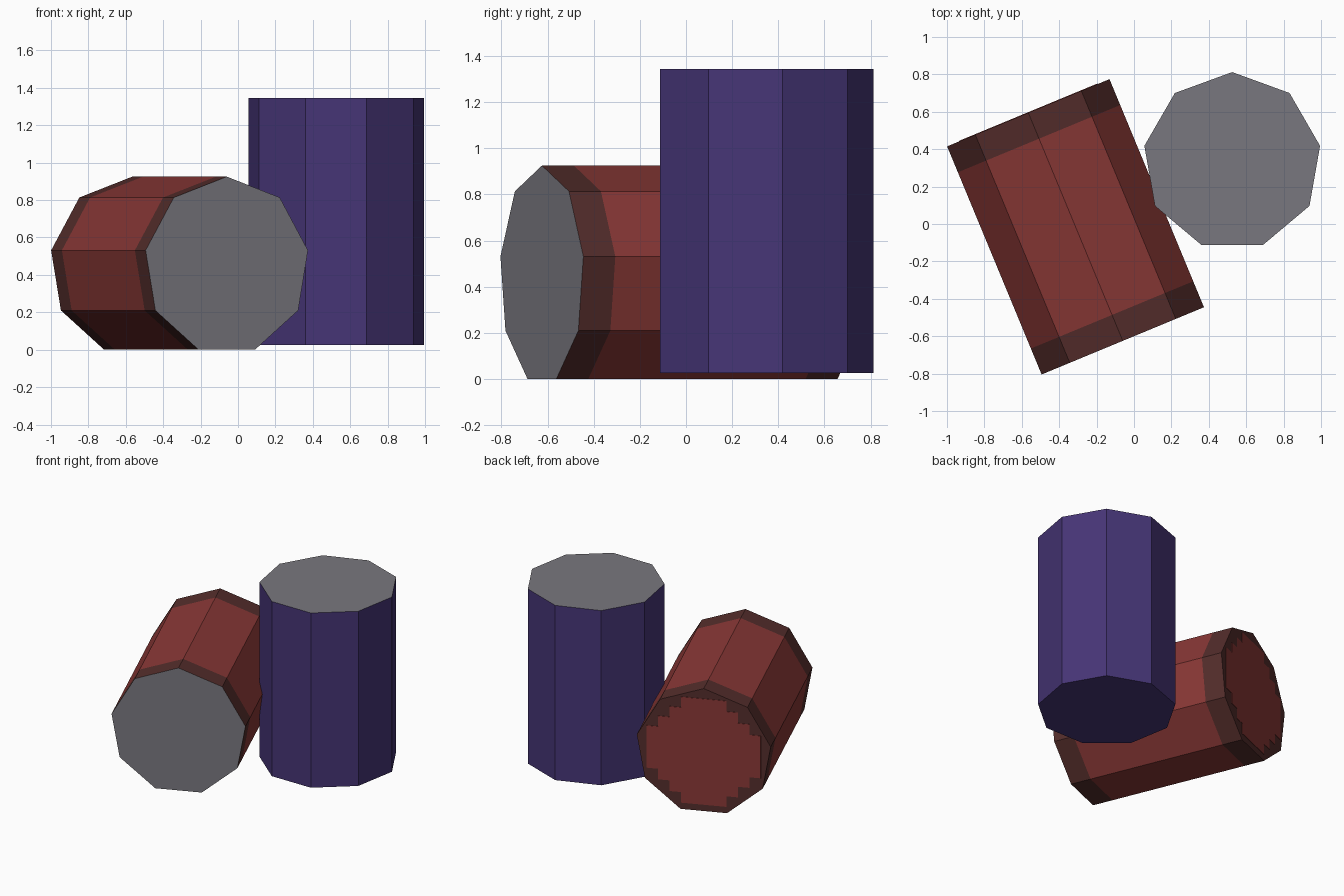
import bpy, bmesh, math
from mathutils import Matrix

if "Cube" in bpy.data.objects:
    bpy.data.objects.remove(bpy.data.objects["Cube"])

SIDES, R, LENGTH, BAND = 9, 0.477, 1.32, 0.15
H = LENGTH / 2


def material(name, r, g, b):
    def lin(c):
        c /= 255
        return c / 12.92 if c <= 0.04045 else ((c + 0.055) / 1.055) ** 2.4
    m = bpy.data.materials.new(name)
    m.diffuse_color = (lin(r), lin(g), lin(b), 1)
    m.use_nodes = True
    m.node_tree.nodes["Principled BSDF"].inputs["Base Color"].default_value = m.diffuse_color
    return m


grey = material("grey lid", 121, 119, 126)
purple = material("purple body", 70, 53, 118)
red = material("red body", 137, 56, 54)
dark_red = material("dark red rim", 84, 45, 43)


def finish(name, bm, mats, matrix):
    bmesh.ops.recalc_face_normals(bm, faces=bm.faces)
    me = bpy.data.meshes.new(name)
    bm.to_mesh(me)
    bm.free()
    for m in mats:
        me.materials.append(m)
    ob = bpy.data.objects.new(name, me)
    ob.matrix_world = matrix
    bpy.context.collection.objects.link(ob)
    return ob


def barrel(name, levels, side_slots, bottom_slot, top_slot, mats, matrix):
    """Nine-sided prism along local z, one material slot per section."""
    bm = bmesh.new()
    angles = [math.radians(90 + 360 * k / SIDES) for k in range(SIDES)]
    rings = [[bm.verts.new((R * math.cos(a), R * math.sin(a), z)) for a in angles]
             for z in levels]
    for lower, upper, slot in zip(rings, rings[1:], side_slots):
        for i in range(SIDES):
            j = (i + 1) % SIDES
            bm.faces.new((lower[i], lower[j], upper[j], upper[i])).material_index = slot
    bm.faces.new(rings[0]).material_index = bottom_slot
    bm.faces.new(rings[-1]).material_index = top_slot
    return finish(name, bm, mats, matrix)


# Upright purple barrel with a grey lid
barrel("upright_barrel", [-H, H], [0], 0, 1, [purple, grey],
       Matrix.Translation((0.525, 0.335, 0.025 + H)))

# Red barrel lying on its side, lid to the front, dark rims at both ends
lying = (Matrix.Translation((-0.3125, -0.015, R * math.cos(math.radians(20))))
         @ Matrix.Rotation(math.radians(22.5), 4, 'Z')
         @ Matrix.Rotation(math.radians(90), 4, 'X'))
barrel("lying_barrel", [-H, -H + BAND, H - BAND, H], [1, 0, 1], 1, 2,
       [red, dark_red, grey], lying)

# Stepped red disc on the back end of the lying barrel
STEP = 0.08
quarter = [(5, 2), (4, 2), (4, 3), (3, 3), (3, 4), (2, 4), (2, 5)]
outline = []
for sx, sy in ((1, 1), (-1, 1), (-1, -1), (1, -1)):
    pts = quarter if sx * sy > 0 else quarter[::-1]
    outline += [(sx * x * STEP, sy * y * STEP) for x, y in pts]
bm = bmesh.new()
face = bm.faces.new([bm.verts.new((x, y, -H + 0.001)) for x, y in outline])
new = bmesh.ops.extrude_face_region(bm, geom=[face])["geom"]
bmesh.ops.translate(bm, vec=(0, 0, -0.004),
                    verts=[v for v in new if isinstance(v, bmesh.types.BMVert)])
finish("end_disc", bm, [red], lying)
